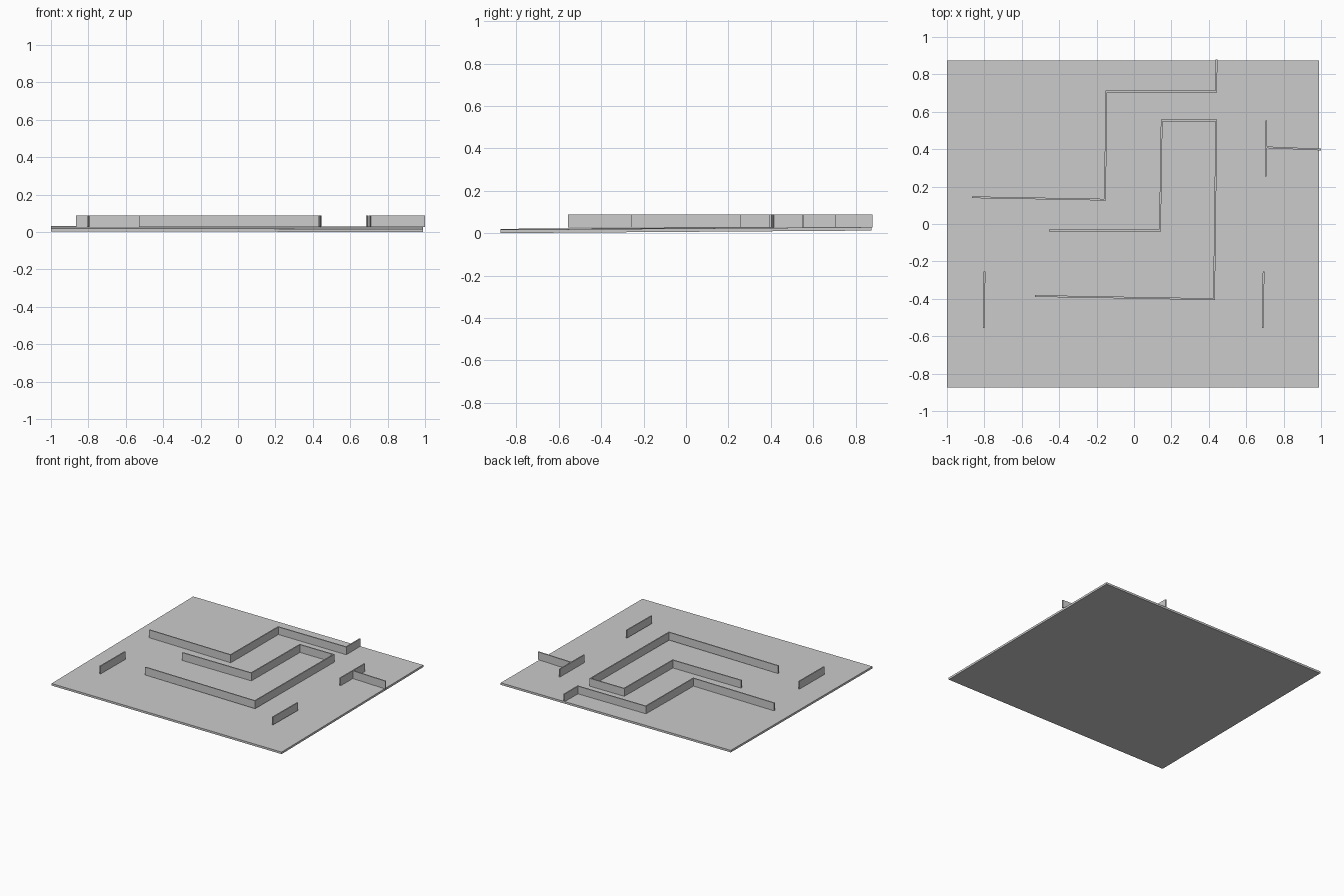
import bpy, bmesh
from mathutils import Vector

if "Cube" in bpy.data.objects:
    bpy.data.objects.remove(bpy.data.objects["Cube"])

WALL_Z0, WALL_Z1, WALL_T = 0.027, 0.088, 0.009


def make_object(name, bm):
    bmesh.ops.recalc_face_normals(bm, faces=bm.faces)
    mesh = bpy.data.meshes.new(name)
    bm.to_mesh(mesh)
    bm.free()
    obj = bpy.data.objects.new(name, mesh)
    bpy.context.collection.objects.link(obj)
    return obj


def extrude_up(bm, face, height):
    top = bmesh.ops.extrude_face_region(bm, geom=[face], use_keep_orig=True)["geom"]
    verts = [v for v in top if isinstance(v, bmesh.types.BMVert)]
    bmesh.ops.translate(bm, verts=verts, vec=(0, 0, height))


def wall(name, points):
    """Upright wall of even thickness along a mitred plan path."""
    pts = [Vector(p) for p in points]
    dirs = [(b - a).normalized() for a, b in zip(pts, pts[1:])]
    left, right = [], []
    for i, p in enumerate(pts):
        d0, d1 = dirs[max(i - 1, 0)], dirs[min(i, len(dirs) - 1)]
        n0, n1 = Vector((-d0.y, d0.x)), Vector((-d1.y, d1.x))
        mitre = (n0 + n1).normalized()
        offset = mitre * (WALL_T / 2 / mitre.dot(n0))
        left.append(p + offset)
        right.append(p - offset)
    bm = bmesh.new()
    face = bm.faces.new([bm.verts.new((p.x, p.y, WALL_Z0)) for p in left + right[::-1]])
    extrude_up(bm, face, WALL_Z1 - WALL_Z0)
    return make_object(name, bm)


# Floor slab, very slightly tilted up to the back and the left
bm = bmesh.new()
corners = [(-1, -0.875, 0.004), (0.99, -0.875, 0), (0.99, 0.875, 0.012), (-1, 0.875, 0.016)]
slab = bm.faces.new([bm.verts.new(c) for c in corners])
extrude_up(bm, slab, 0.016)
make_object("floor_slab", bm)

# Long stepped walls
wall("back_stepped_wall", [(-0.865, 0.143), (-0.155, 0.13), (-0.148, 0.708),
                           (0.44, 0.708), (0.441, 0.879)])
wall("hooked_wall", [(-0.455, -0.035), (0.139, -0.035), (0.148, 0.553),
                     (0.44, 0.553), (0.428, -0.402), (-0.53, -0.385)])

# Short free-standing walls
wall("front_left_stub", [(-0.799, -0.255), (-0.803, -0.556)])
wall("front_right_stub", [(0.693, -0.255), (0.688, -0.556)])
wall("side_crossbar", [(0.707, 0.553), (0.704, 0.255)])
wall("side_branch", [(0.706, 0.41), (1.0, 0.398)])
